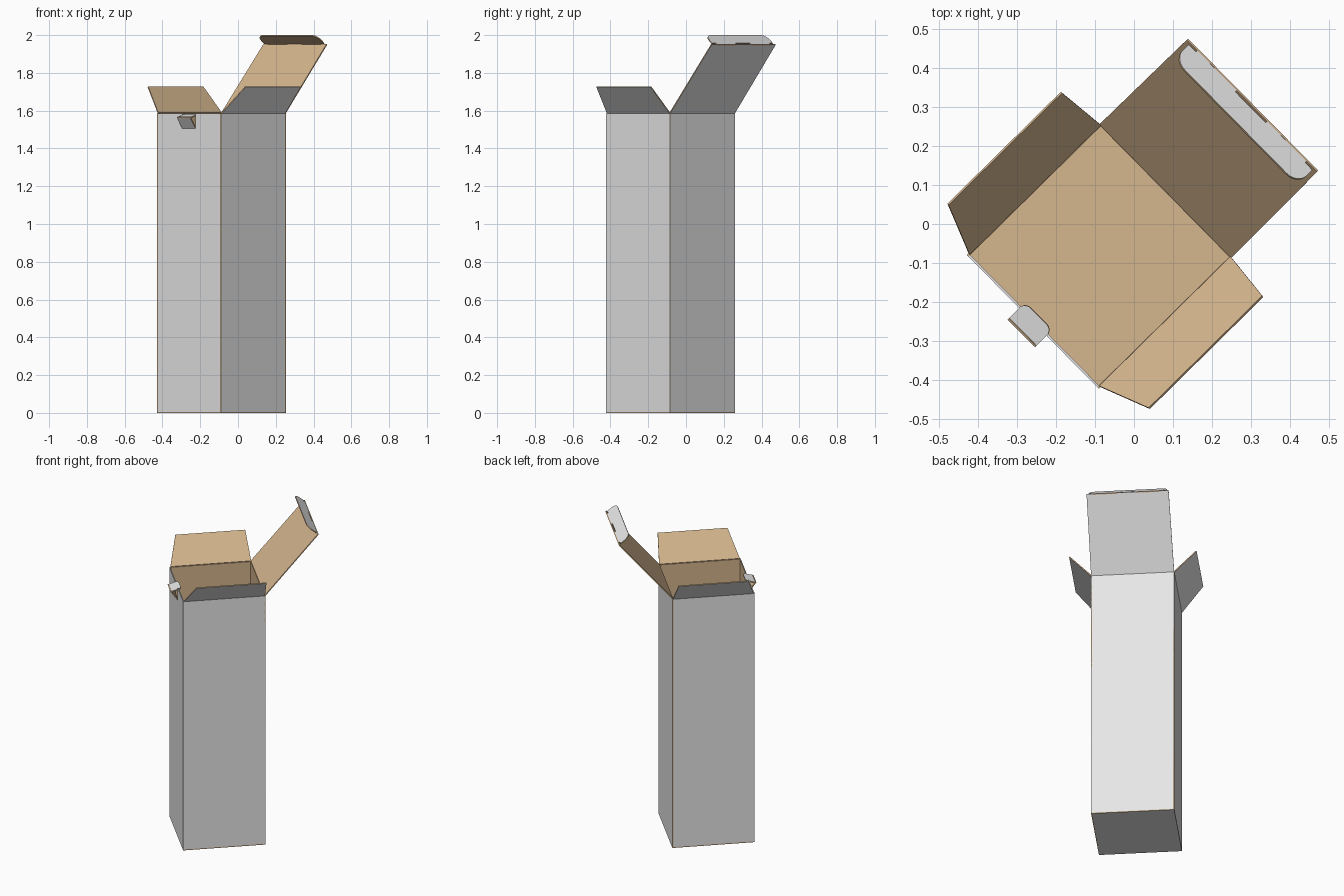
import bpy, bmesh, math
from mathutils import Vector, Matrix

if "Cube" in bpy.data.objects:
    bpy.data.objects.remove(bpy.data.objects["Cube"])

# Box frame: u runs along the wall pair, v across, turned about 45 degrees
FRAME = Matrix.Translation((-0.088, -0.082, 0)) @ Matrix.Rotation(math.radians(44.6), 4, 'Z')
H, TOP, T = 0.241, 1.585, 0.006     # half width, wall height, board thickness


def material(name, rgb):
    m = bpy.data.materials.new(name)
    m.diffuse_color = (*rgb, 1)
    m.use_nodes = True
    m.node_tree.nodes["Principled BSDF"].inputs["Base Color"].default_value = m.diffuse_color
    return m


WHITE = material("white_board", (0.80, 0.80, 0.80))
KRAFT = material("kraft_tan", (0.665, 0.465, 0.27))


def panel(name, pts, inward, edge=1):
    """Thin board: white outer face through pts, tan inner face towards 'inward'."""
    bm = bmesh.new()
    pts = [Vector(p) for p in pts]
    outer = bm.faces.new([bm.verts.new(p) for p in pts])
    outer.normal_update()
    n = outer.normal.copy()
    if n.dot(Vector(inward)) < 0:
        n.negate()
    outer_v = list(outer.verts)
    inner_v = [bm.verts.new(p + n * T) for p in pts]
    inner = bm.faces.new(inner_v[::-1])
    inner.material_index = 1
    k = len(pts)
    for i in range(k):
        j = (i + 1) % k
        f = bm.faces.new((outer_v[i], outer_v[j], inner_v[j], inner_v[i]))
        f.material_index = edge
    bmesh.ops.recalc_face_normals(bm, faces=bm.faces)
    bm.transform(FRAME)
    me = bpy.data.meshes.new(name)
    bm.to_mesh(me)
    bm.free()
    me.materials.append(WHITE)
    me.materials.append(KRAFT)
    ob = bpy.data.objects.new(name, me)
    bpy.context.collection.objects.link(ob)
    return ob


def arc(cx, cy, r, a0, a1, n=6):
    return [(cx + r * math.cos(math.radians(a0 + (a1 - a0) * i / n)),
             cy + r * math.sin(math.radians(a0 + (a1 - a0) * i / n))) for i in range(n + 1)]


def sloped(outline, p0, p1):
    """Place an (across, along) outline on the slope from p0 to p1 given as (u, z)."""
    a, b = Vector(p0), Vector(p1)
    d = (b - a).normalized()
    return [(a.x + d.x * t, s, a.y + d.y * t) for s, t in outline]


# Bottom and three plain walls
panel("box_bottom", [(-H, -H, 0), (H, -H, 0), (H, H, 0), (-H, H, 0)], (0, 0, 1))
panel("hinge_wall", [(H, -H, 0), (H, H, 0), (H, H, TOP), (H, -H, TOP)], (-1, 0, 0))
for side, word in ((-1, "right"), (1, "left")):
    panel(word + "_wall", [(-H, side * H, 0), (H, side * H, 0),
                           (H, side * H, TOP), (-H, side * H, TOP)], (0, -side, 0))
    # Dust flap leaning outwards
    panel(word + "_dust_flap", [(-H + 0.006, side * H, TOP), (H - 0.003, side * H, TOP),
                                (0.225, side * 0.37, 1.725), (-0.184, side * 0.37, 1.725)],
          (0, 0, 1))

# Closing wall with the notch its tab was cut from
W, NZ = 0.05, 1.505
panel("closing_wall", [(-H, -H, 0), (-H, H, 0), (-H, H, TOP), (-H, W, TOP), (-H, W, NZ),
                       (-H, -W, NZ), (-H, -W, TOP), (-H, -H, TOP)], (1, 0, 0), edge=0)

# Locking tab: lower leg leans out, upper leaf folds back over the wall
FOLD = (-0.283, 1.565)
panel("tab_leg", sloped([(-W, 0), (W, 0), (W, 0.073), (-W, 0.073)], (-H, NZ), FOLD), (1, 0, 1))
leaf = [(-W, 0), (W, 0)] + arc(W - 0.02, 0.045, 0.02, 0, 90) + arc(-W + 0.02, 0.045, 0.02, 90, 180)
panel("tab_leaf", sloped(leaf, FOLD, (-0.22, 1.583)), (0, 0, -1))

# Lid leaning back
END = (0.553, 1.95)
panel("lid", [(H, -H, TOP), (H, H, TOP), (END[0], H - 0.003, END[1]), (END[0], -H + 0.003, END[1])],
      (-1, 0, 1))

# Tuck flap with rounded corners, a middle slot and small end notches at the fold
S, L, R, N = 0.226, 0.08, 0.04, 0.012
tuck = [(-0.2, 0), (-0.055, 0), (-0.055, N), (0.055, N), (0.055, 0), (0.2, 0), (0.2, N), (S, N)]
tuck += arc(S - R, L - R, R, 0, 90) + arc(-S + R, L - R, R, 90, 180) + [(-S, N), (-0.2, N)]
panel("tuck_flap", sloped(tuck, END, (0.491, 2.0)), (-1, 0, -1))
